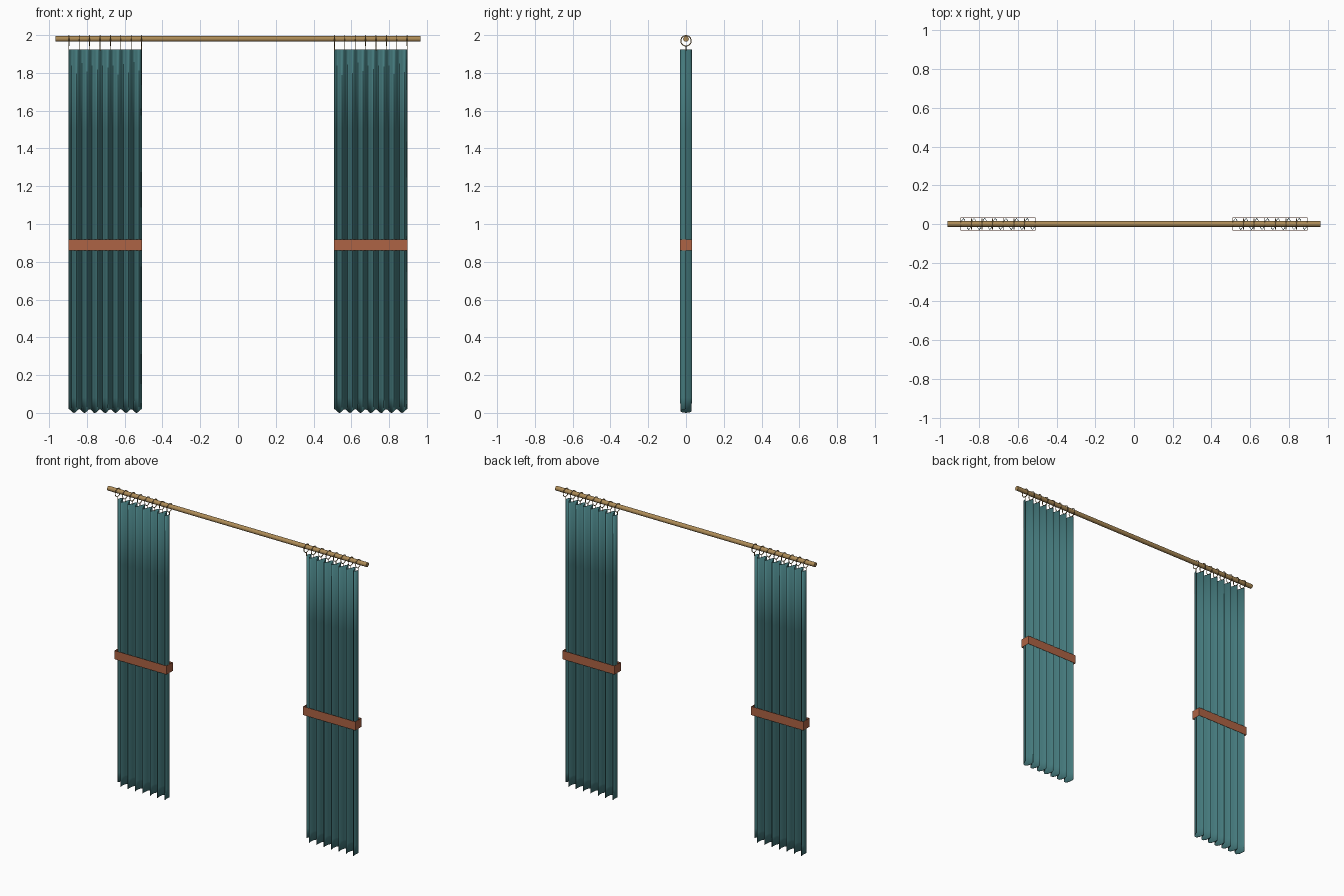
import bpy, bmesh, math
from mathutils import Matrix

if "Cube" in bpy.data.objects:
    bpy.data.objects.remove(bpy.data.objects["Cube"], do_unlink=True)

PLEATS = 7
PITCH = 0.055
HALF = PLEATS * PITCH / 2      # half width of one curtain panel
CENTRE = 0.703
TOP = 1.925


def material(name, rgb):
    m = bpy.data.materials.new(name)
    m.use_nodes = True
    m.diffuse_color = (*rgb, 1)
    bsdf = next(n for n in m.node_tree.nodes if n.type == 'BSDF_PRINCIPLED')
    bsdf.inputs["Base Color"].default_value = (*rgb, 1)
    return m


TEAL = material("teal cloth", (0.058, 0.19, 0.2))
RUST = material("rust strap", (0.42, 0.125, 0.058))
BRASS = material("brass", (0.42, 0.26, 0.095))


def finish(bm, name, mat, smooth=False, thickness=0):
    mesh = bpy.data.meshes.new(name)
    bmesh.ops.recalc_face_normals(bm, faces=bm.faces)
    bm.to_mesh(mesh)
    bm.free()
    mesh.materials.append(mat)
    obj = bpy.data.objects.new(name, mesh)
    bpy.context.collection.objects.link(obj)
    if thickness:
        mod = obj.modifiers.new("thickness", 'SOLIDIFY')
        mod.thickness = thickness
        mod.offset = 0
    if smooth:
        bpy.ops.object.select_all(action='DESELECT')
        obj.select_set(True)
        bpy.context.view_layer.objects.active = obj
        bpy.ops.object.shade_smooth_by_angle(angle=math.radians(50))
    return obj


# Pleated cloth: a wavy sheet with a scalloped hem
def curtain(name, cx):
    bm = bmesh.new()
    steps = 8
    rows = []
    for z in (0, 0.08, 0.5, 1.0, 1.5, TOP):
        row = []
        for i in range(PLEATS * steps + 1):
            a = math.tau * i / steps
            hem = 0.01 * (1 + math.cos(a)) if z == 0 else 0
            x = cx - HALF + PITCH * i / steps
            row.append(bm.verts.new((x, 0.029 * math.sin(a), z + hem)))
        rows.append(row)
    for low, high in zip(rows, rows[1:]):
        for i in range(len(low) - 1):
            bm.faces.new((low[i], low[i + 1], high[i + 1], high[i]))
    finish(bm, name, TEAL, smooth=True, thickness=0.003)


# Open rectangular strap wrapped around the cloth
def strap(name, cx):
    bm = bmesh.new()
    bmesh.ops.create_cube(bm, size=1, matrix=Matrix.Translation((cx, 0, 0.888))
                          @ Matrix.Diagonal((2 * HALF + 0.002, 0.064, 0.058, 1)))
    caps = [f for f in bm.faces if abs(f.normal.z) > 0.5]
    bmesh.ops.delete(bm, geom=caps, context='FACES_ONLY')
    finish(bm, name, RUST, thickness=0.002)


def cylinder(bm, radius, length, sides, matrix):
    bmesh.ops.create_cone(bm, cap_ends=True, segments=sides, radius1=radius,
                          radius2=radius, depth=length, matrix=matrix)


# Wire ring around the rod with a short hook down to the cloth
def ring(name, x):
    bm = bmesh.new()
    major, minor, around, sides = 0.0275, 0.0025, 24, 6
    loops = []
    for i in range(around):
        a = math.tau * i / around
        loop = []
        for j in range(sides):
            b = math.tau * j / sides
            r = major + minor * math.cos(b)
            loop.append(bm.verts.new((x + minor * math.sin(b), r * math.cos(a),
                                      1.97 + r * math.sin(a))))
        loops.append(loop)
    for i in range(around):
        p, q = loops[i], loops[(i + 1) % around]
        for j in range(sides):
            k = (j + 1) % sides
            bm.faces.new((p[j], p[k], q[k], q[j]))
    cylinder(bm, 0.002, 0.025, sides, Matrix.Translation((x, 0, 1.932)))
    finish(bm, name, BRASS, smooth=True)


# Rod
bm = bmesh.new()
cylinder(bm, 0.015, 1.93, 16,
         Matrix.Translation((0, 0, 1.98)) @ Matrix.Rotation(math.pi / 2, 4, 'Y'))
finish(bm, "curtain_rod", BRASS, smooth=True)

# Both panels with their straps and rings
for side, cx in (("right", -CENTRE), ("left", CENTRE)):
    curtain(side + "_curtain", cx)
    strap(side + "_strap", cx)
    for n in range(PLEATS + 1):
        ring(f"{side}_ring_{n + 1}", cx - HALF + PITCH * n)
